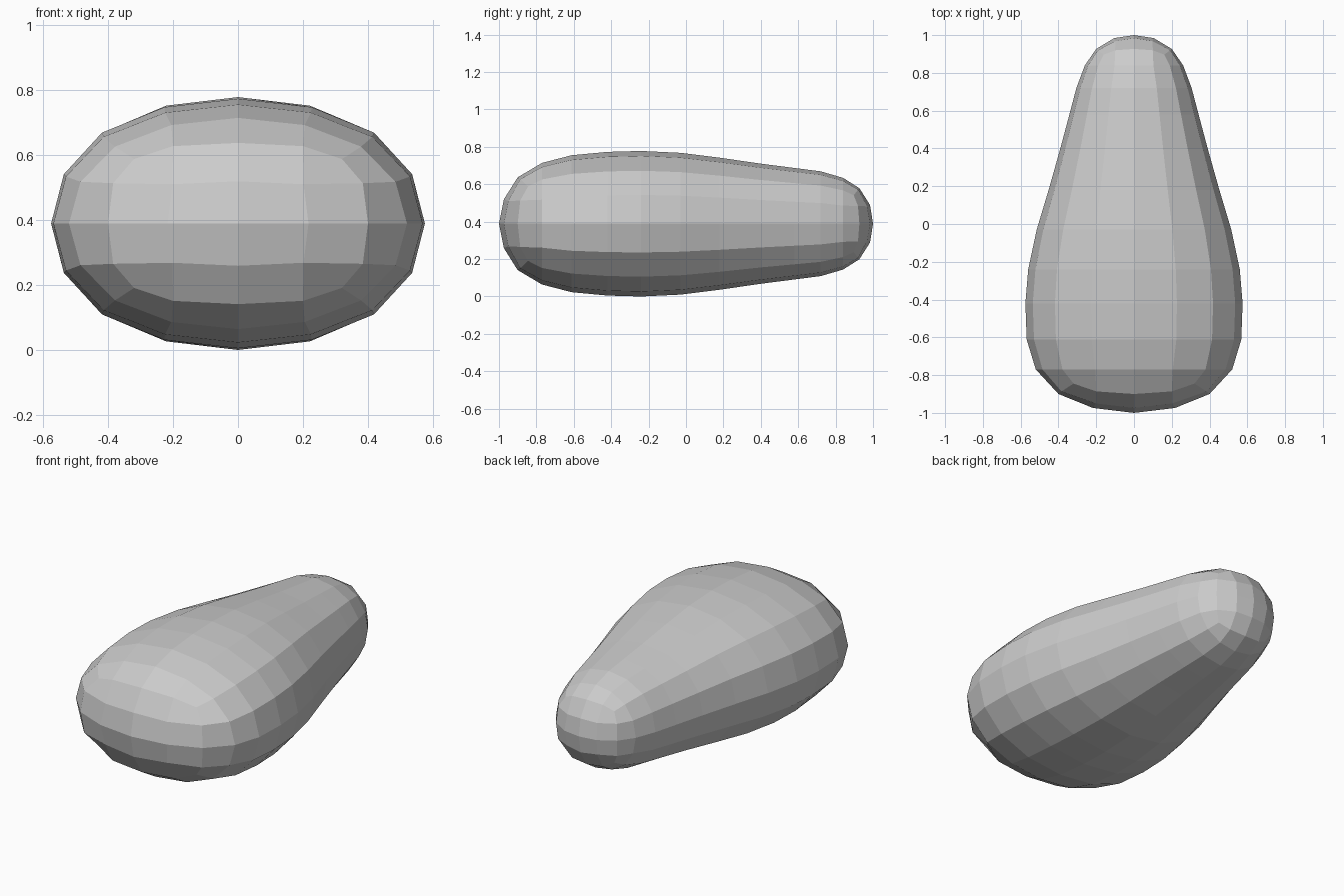
import bpy, bmesh

if "Cube" in bpy.data.objects:
    bpy.data.objects.remove(bpy.data.objects["Cube"])

ZC = 0.389
# Loops along the body: y, half width, half height
LOOPS = [(-0.90, 0.40, 0.248), (-0.77, 0.52, 0.325), (-0.612, 0.568, 0.366),
         (-0.42, 0.575, 0.384), (-0.24, 0.56, 0.389), (-0.03, 0.515, 0.379),
         (0.18, 0.452, 0.353), (0.40, 0.39, 0.321), (0.58, 0.342, 0.298),
         (0.72, 0.305, 0.28), (0.84, 0.26, 0.245), (0.927, 0.20, 0.19)]

# 16-sided section as grid cells around a 4 x 4 square
RING = ([(i, -2) for i in range(-2, 2)] + [(2, j) for j in range(-2, 2)] +
        [(i, 2) for i in range(2, -2, -1)] + [(-2, j) for j in range(2, -2, -1)])


def section(i, j, rounded):
    """Unit position of a section corner; end loops are a little squarer."""
    diag, minor, major = (0.8, 0.5, 0.96) if not rounded else (0.728, 0.395, 0.932)
    a, b = abs(i), abs(j)
    table = {(2, 0): (1, 0), (0, 2): (0, 1), (2, 2): (diag, diag),
             (2, 1): (major, minor), (1, 2): (minor, major)}
    u, v = table[(a, b)]
    return (u if i >= 0 else -u), (v if j >= 0 else -v)


bm = bmesh.new()
loops = []
last = len(LOOPS) - 1
for k, (y, w, h) in enumerate(LOOPS):
    end = k in (0, last)
    row = {}
    for i, j in RING:
        u, v = section(i, j, not end)
        # end loops bow toward the middle at their corners
        bow = {4: 1.0, 3: 0.25}.get(abs(i) + abs(j), 0)
        dy = 0.0
        if k == 0:
            dy = 0.055 * bow
        elif k == last:
            dy = -0.03 * bow
        row[(i, j)] = bm.verts.new((u * w, y + dy, ZC + v * h))
    loops.append(row)

# Body walls
for a, b in zip(loops, loops[1:]):
    for n, p in enumerate(RING):
        q = RING[(n + 1) % 16]
        bm.faces.new((a[p], a[q], b[q], b[p]))


# Rounded quad caps at both ends
def cap(row, w, h, y_mid, y_edge, y_diag):
    grid = dict(row)
    for i in (-1, 0, 1):
        for j in (-1, 0, 1):
            n = abs(i) + abs(j)
            s = 0.93 if n == 2 else 1
            grid[(i, j)] = bm.verts.new((i * w * s, (y_mid, y_edge, y_diag)[n], ZC + j * h * s))
    for i in range(-2, 2):
        for j in range(-2, 2):
            bm.faces.new((grid[(i, j)], grid[(i + 1, j)], grid[(i + 1, j + 1)], grid[(i, j + 1)]))


cap(loops[0], 0.217, 0.13, -1.0, -0.974, -0.95)
cap(loops[-1], 0.105, 0.10, 1.0, 0.984, 0.968)

bmesh.ops.recalc_face_normals(bm, faces=bm.faces)
mesh = bpy.data.meshes.new("pebble_body")
bm.to_mesh(mesh)
bm.free()
body = bpy.data.objects.new("pebble_body", mesh)
bpy.context.collection.objects.link(body)
